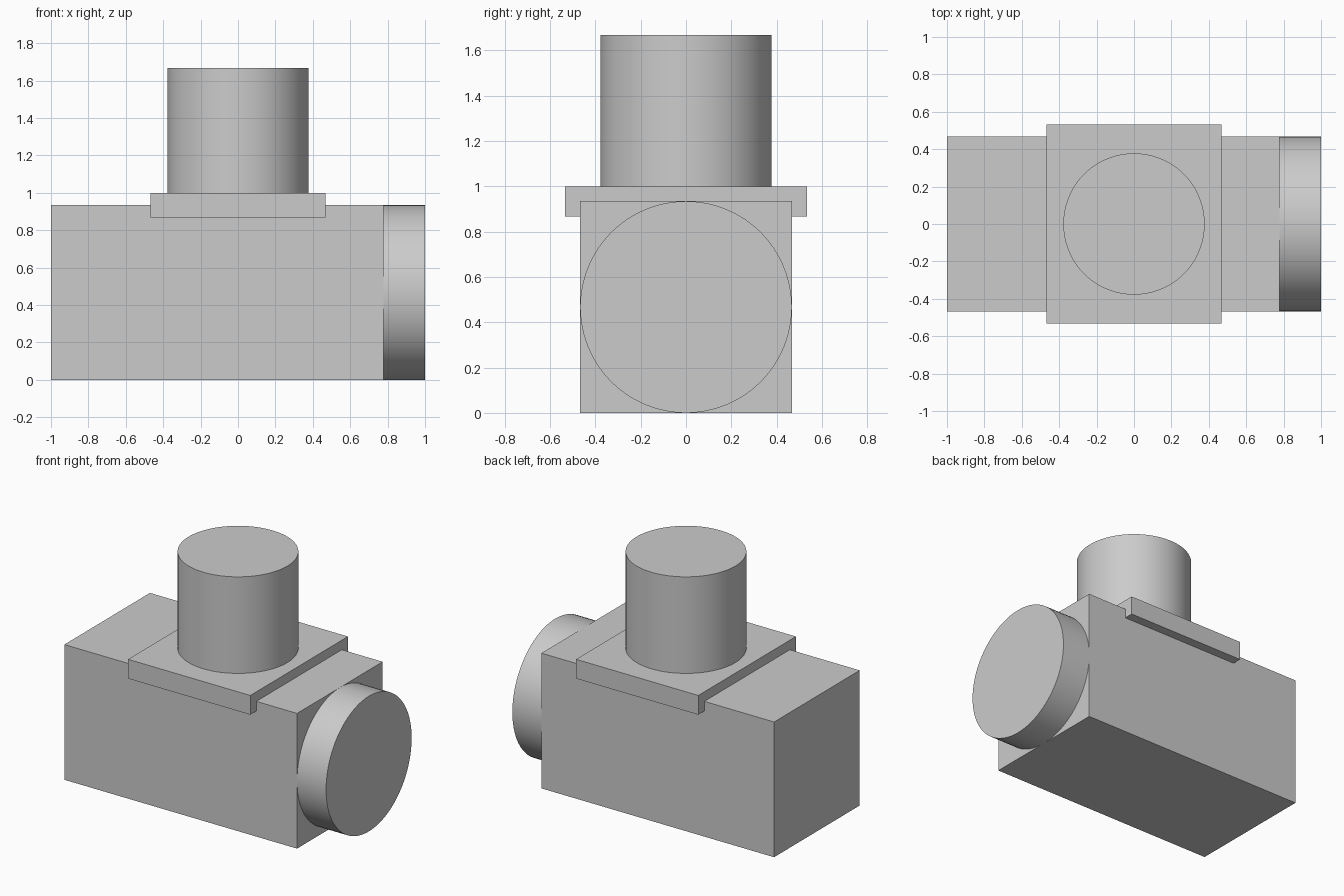
import bpy
from math import pi

cube = bpy.data.objects.get("Cube")
if cube:
    bpy.data.objects.remove(cube, do_unlink=True)

# Single plain grey material
GREY = (0.6, 0.6, 0.6, 1.0)
grey = bpy.data.materials.new("plain grey")
grey.use_nodes = True
grey.diffuse_color = GREY
grey.node_tree.nodes["Principled BSDF"].inputs["Base Color"].default_value = GREY


def box(name, low, high):
    """Box spanning two opposite corners."""
    centre = [(a + b) / 2 for a, b in zip(low, high)]
    bpy.ops.mesh.primitive_cube_add(size=1, location=centre)
    obj = bpy.context.object
    obj.name = name
    obj.scale = [b - a for a, b in zip(low, high)]
    bpy.ops.object.transform_apply(location=False, rotation=False, scale=True)
    obj.data.materials.append(grey)


def cylinder(name, radius, depth, centre, rotation=(0, 0, 0)):
    """Smooth-sided cylinder with sharp rims."""
    bpy.ops.mesh.primitive_cylinder_add(
        vertices=96, radius=radius, depth=depth, location=centre, rotation=rotation)
    obj = bpy.context.object
    obj.name = name
    obj.data.materials.append(grey)
    bpy.ops.object.shade_smooth_by_angle()


HALF = 0.467          # half width of the body
BODY_END = 0.778      # where the end disc starts
PLATE_TOP = 1.0
TOP = 1.667

# Main housing
box("body", (-1, -HALF, 0), (BODY_END, HALF, 2 * HALF))

# Overhanging plate saddled on the housing
box("top_plate", (-HALF, -0.533, 0.867), (HALF, 0.533, PLATE_TOP))

# Upright cylinder on the plate
cylinder("upright_cylinder", 0.378, TOP - PLATE_TOP, (0, 0, (TOP + PLATE_TOP) / 2))

# Round disc on the end of the housing
cylinder("end_disc", HALF, 1 - BODY_END, ((1 + BODY_END) / 2, 0, HALF), (0, pi / 2, 0))
